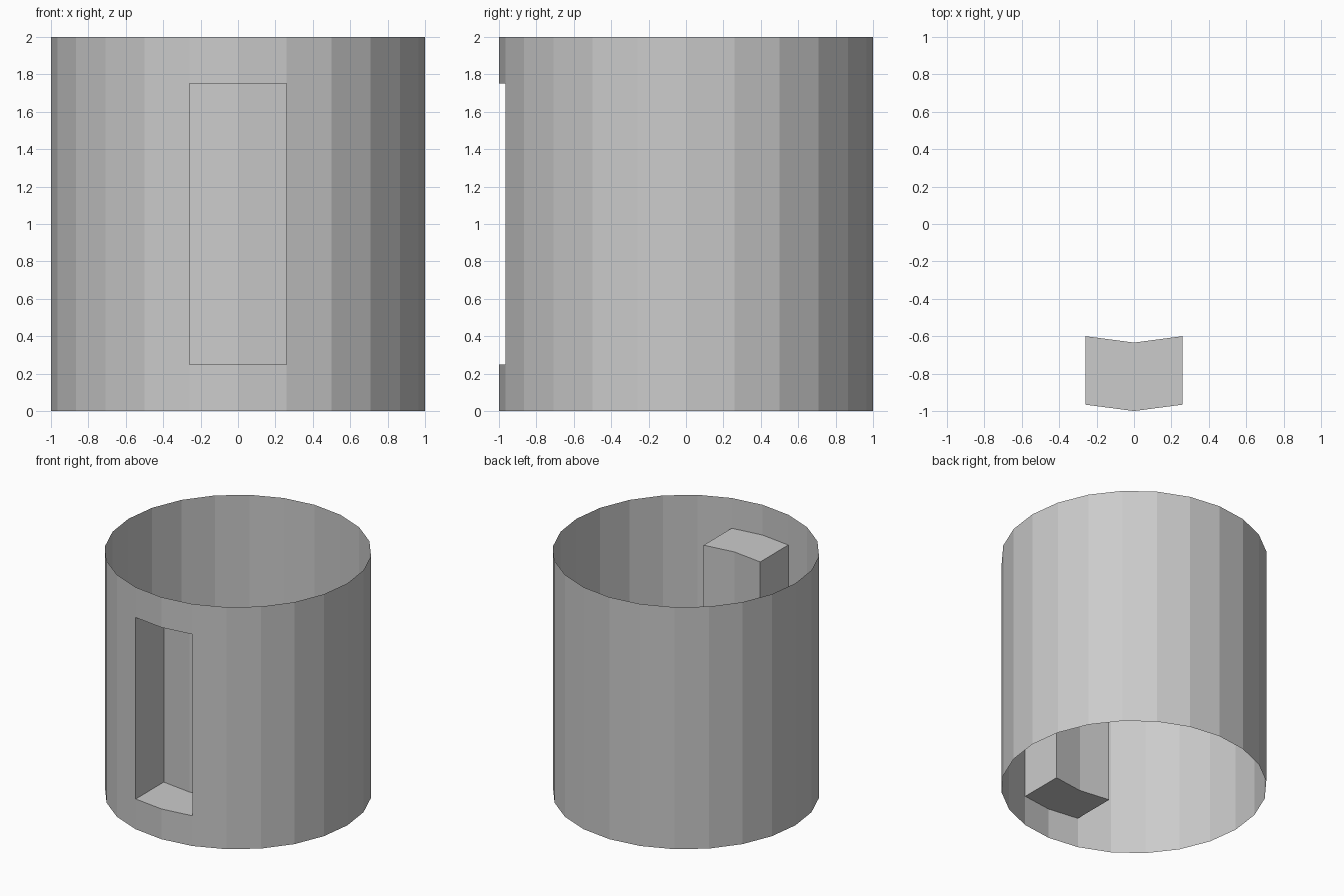
import bpy, bmesh, math

if "Cube" in bpy.data.objects:
    bpy.data.objects.remove(bpy.data.objects["Cube"])

SIDES = 24
LEVELS = (0.0, 0.25, 1.75, 2.0)
DEPTH = 0.366

bm = bmesh.new()

# Open thin-walled drum: stacked rings, first vertex facing the front
rings = []
for z in LEVELS:
    ring = []
    for i in range(SIDES):
        a = -math.pi / 2 + 2 * math.pi * i / SIDES
        ring.append(bm.verts.new((math.cos(a), math.sin(a), z)))
    rings.append(ring)

panel = []
for level, (low, high) in enumerate(zip(rings, rings[1:])):
    for i in range(SIDES):
        j = (i + 1) % SIDES
        face = bm.faces.new((low[i], low[j], high[j], high[i]))
        if level == 1 and i in (0, SIDES - 1):
            panel.append(face)

# Front niche: push the two front panels straight back into the drum
result = bmesh.ops.extrude_face_region(bm, geom=panel)
moved = [g for g in result["geom"] if isinstance(g, bmesh.types.BMVert)]
bmesh.ops.translate(bm, verts=moved, vec=(0, DEPTH, 0))
leftover = [f for f in panel if f.is_valid]
if leftover:
    bmesh.ops.delete(bm, geom=leftover, context='FACES')

mesh = bpy.data.meshes.new("drum_wall_with_niche")
bm.to_mesh(mesh)
bm.free()
bpy.context.collection.objects.link(bpy.data.objects.new("drum_wall_with_niche", mesh))
